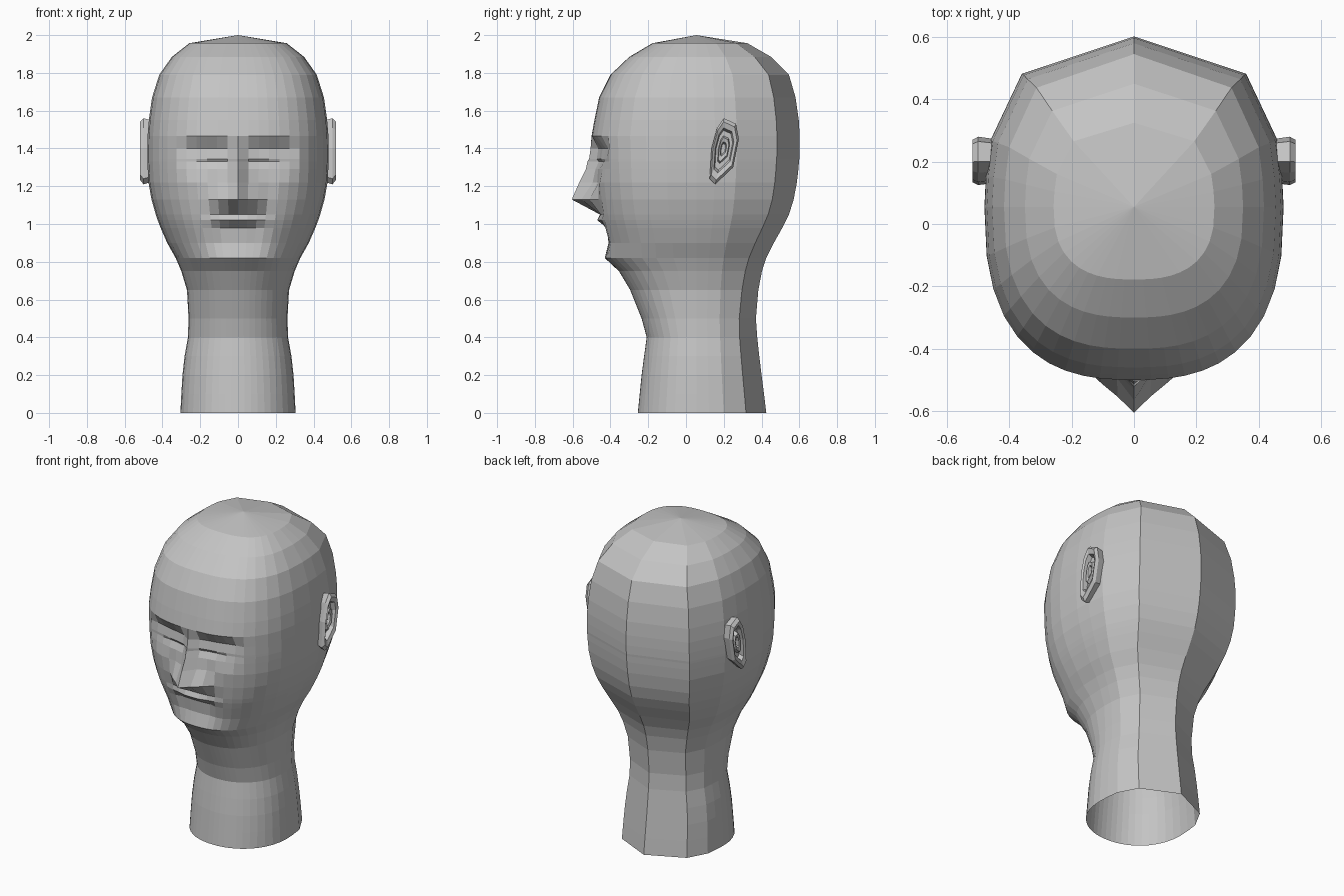
import bpy
import bmesh

default_cube = bpy.data.objects.get("Cube")
if default_cube:
    bpy.data.objects.remove(default_cube, do_unlink=True)

# One plain grey for the whole bust
grey = bpy.data.materials.new("plain grey")
grey.use_nodes = True
colour = (0.55, 0.55, 0.55, 1)
grey.diffuse_color = colour
grey.node_tree.nodes["Principled BSDF"].inputs["Base Color"].default_value = colour

CENTRE = 0.055  # depth of the crown above the neck axis

# Head outline: height, half width, front depth, back depth
OUTLINE = [
    (0, .305, -.255, .425), (.1, .3, -.245, .413), (.2, .294, -.235, .4),
    (.3, .283, -.222, .388), (.4, .265, -.208, .377), (.5, .262, -.235, .37),
    (.65, .27, -.295, .383), (.75, .3, -.355, .402), (.82, .33, -.43, .425),
    (.9, .375, -.43, .465), (.98, .41, -.45, .51), (1.02, .425, -.46, .53),
    (1.05, .435, -.465, .545), (1.13, .458, -.475, .57), (1.22, .474, -.485, .587),
    (1.29, .478, -.49, .595), (1.33, .48, -.492, .598), (1.345, .48, -.493, .6),
    (1.4, .48, -.495, .602), (1.465, .479, -.5, .602), (1.55, .472, -.485, .597),
    (1.67, .455, -.46, .58), (1.79, .417, -.4, .545), (1.885, .35, -.3, .45),
    (1.957, .258, -.178, .325),
]

# Facial relief at each height, from the centre line outwards, in hundredths
RELIEF = {
    .9: (2, 2, 2, 1, 0),
    .98: (3, 3, 3, 1, 0),
    1.02: (-1, -1, 0, 0, 0),
    1.05: (1, 1, 1, 1, 0),
    1.13: (-13, -8, -4, 0, 0),
    1.22: (-8, -1, 1, 1, 0),
    1.29: (-4, 1, 2, 2, 2, 1),
    1.33: (-3, 3, 4, 4, 3, 2),
    1.345: (-2, 2, 3, 3, 3, 2),
    1.4: (-1, 3, 4, 4, 4, 3),
}

# Column positions across the front and around the faceted back
FRONT = (0, .115, .23, .34, .46, .57, .68, .78, .87, .94, .985)
BACK = ((1, 0), (.99, .18), (.96, .39))


def make_object(name, bm):
    bmesh.ops.recalc_face_normals(bm, faces=bm.faces)
    mesh = bpy.data.meshes.new(name)
    bm.to_mesh(mesh)
    bm.free()
    mesh.materials.append(grey)
    obj = bpy.data.objects.new(name, mesh)
    bpy.context.collection.objects.link(obj)
    return obj


def bridge(bm, lower, upper):
    for i in range(len(lower)):
        j = (i + 1) % len(lower)
        bm.faces.new((lower[i], lower[j], upper[j], upper[i]))


def head_ring(z, width, front, back):
    """Closed cross-section: rounded front, three-point faceted back."""
    headness = min(max((z - .4) / .7, 0), 1)
    power = 2.1 + .5 * headness
    relief = RELIEF.get(z, ())
    half = []
    for i, u in enumerate(FRONT):
        y = CENTRE + (front - CENTRE) * (1 - u ** power) ** (1 / power)
        if i < len(relief):
            y += relief[i] / 100
        half.append((u * width, y, z))
    corner = (.75, .71 + .07 * headness)
    for u, v in BACK + (corner, (0, 1)):
        half.append((u * width, CENTRE + v * (back - CENTRE), z))
    return half + [(-x, y, z) for x, y, z in half[-2:0:-1]]


# Head and neck, open at the bottom
bm = bmesh.new()
rings = [[bm.verts.new(p) for p in head_ring(*row)] for row in OUTLINE]
for lower, upper in zip(rings, rings[1:]):
    bridge(bm, lower, upper)
crown = bm.verts.new((0, CENTRE, 2))
top = rings[-1]
for i, vert in enumerate(top):
    bm.faces.new((vert, top[(i + 1) % len(top)], crown))
make_object("head_and_neck", bm)

# Ear outline in depth and height, and its steps: scale, outward position
EAR = ((.2, 1.56), (.265, 1.53), (.28, 1.45), (.25, 1.3),
       (.155, 1.21), (.125, 1.24), (.135, 1.4), (.165, 1.51))
STEPS = ((.9, .44), (1, .5), (.88, .518), (.68, .51), (.6, .482),
         (.42, .482), (.36, .505), (.22, .5), (.16, .48))
mid_y = sum(p[0] for p in EAR) / len(EAR)
mid_z = sum(p[1] for p in EAR) / len(EAR)

for name, side in (("left_ear", 1), ("right_ear", -1)):
    bm = bmesh.new()
    loops = []
    for scale, out in STEPS:
        loops.append([bm.verts.new((side * out, mid_y + (y - mid_y) * scale,
                                    mid_z + (z - mid_z) * scale)) for y, z in EAR])
    for inner, outer in zip(loops, loops[1:]):
        bridge(bm, inner, outer)
    bm.faces.new(loops[-1])
    make_object(name, bm)
